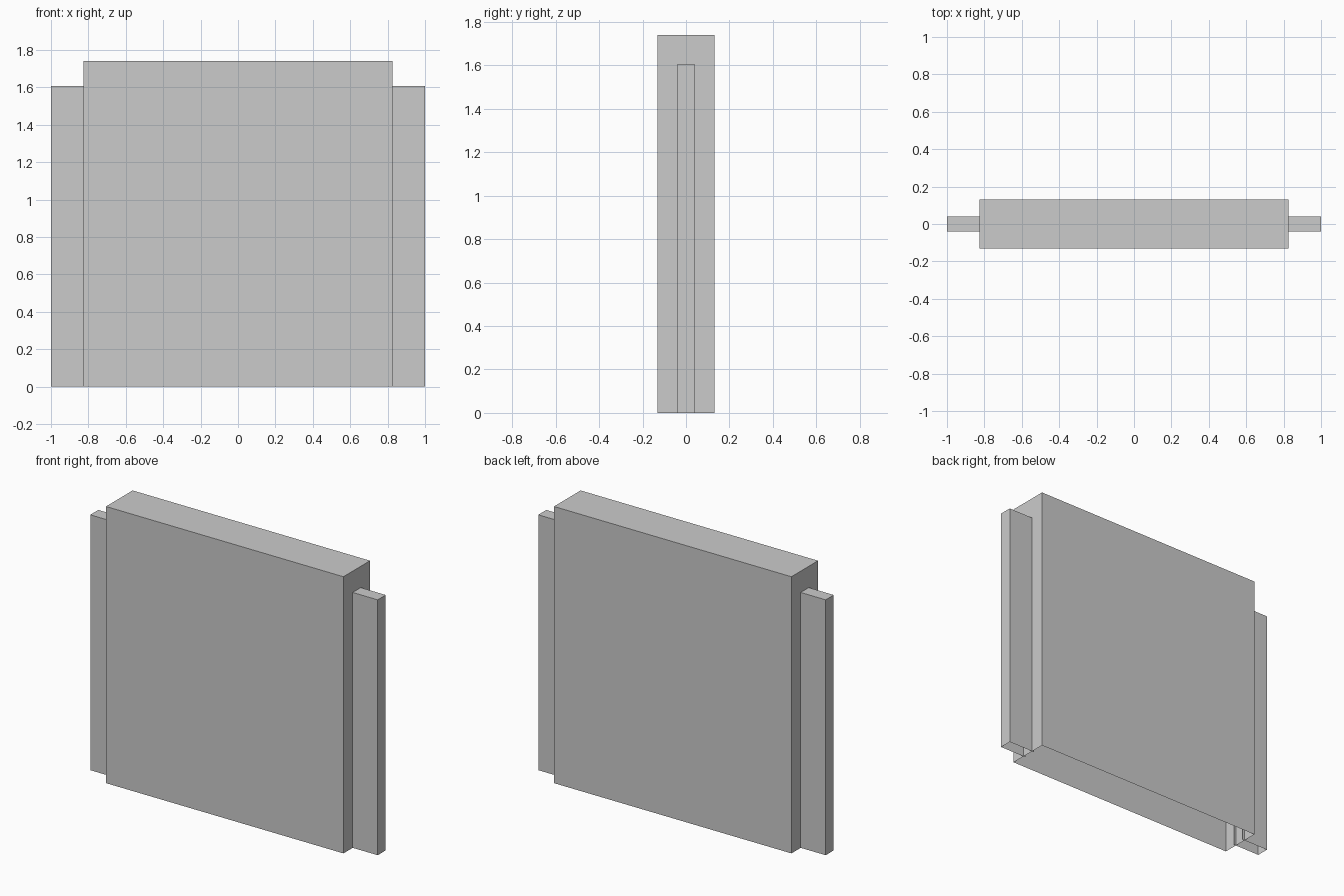
import bpy, bmesh

if "Cube" in bpy.data.objects:
    bpy.data.objects.remove(bpy.data.objects["Cube"])


def open_box(name, x0, x1, half_y, height, open_side=0):
    """Thin-shell box standing on z=0, open underneath and optionally on one x side."""
    bm = bmesh.new()
    bmesh.ops.create_cube(bm, size=1)
    for v in bm.verts:
        v.co.x = x0 if v.co.x < 0 else x1
        v.co.y = -half_y if v.co.y < 0 else half_y
        v.co.z = 0 if v.co.z < 0 else height
    bm.normal_update()
    hidden = [f for f in bm.faces
              if f.normal.z < -0.5 or f.normal.x * open_side > 0.5]
    bmesh.ops.delete(bm, geom=hidden, context='FACES')
    mesh = bpy.data.meshes.new(name)
    bm.to_mesh(mesh)
    bm.free()
    obj = bpy.data.objects.new(name, mesh)
    bpy.context.collection.objects.link(obj)
    return obj


# Main wall slab, hollow underneath
open_box("wall_panel", -0.826, 0.826, 0.132, 1.74)

# Thin side strips, tucked slightly into the slab
open_box("left_side_strip", -1.0, -0.812, 0.04, 1.606, open_side=1)
open_box("right_side_strip", 0.812, 1.0, 0.04, 1.606, open_side=-1)
